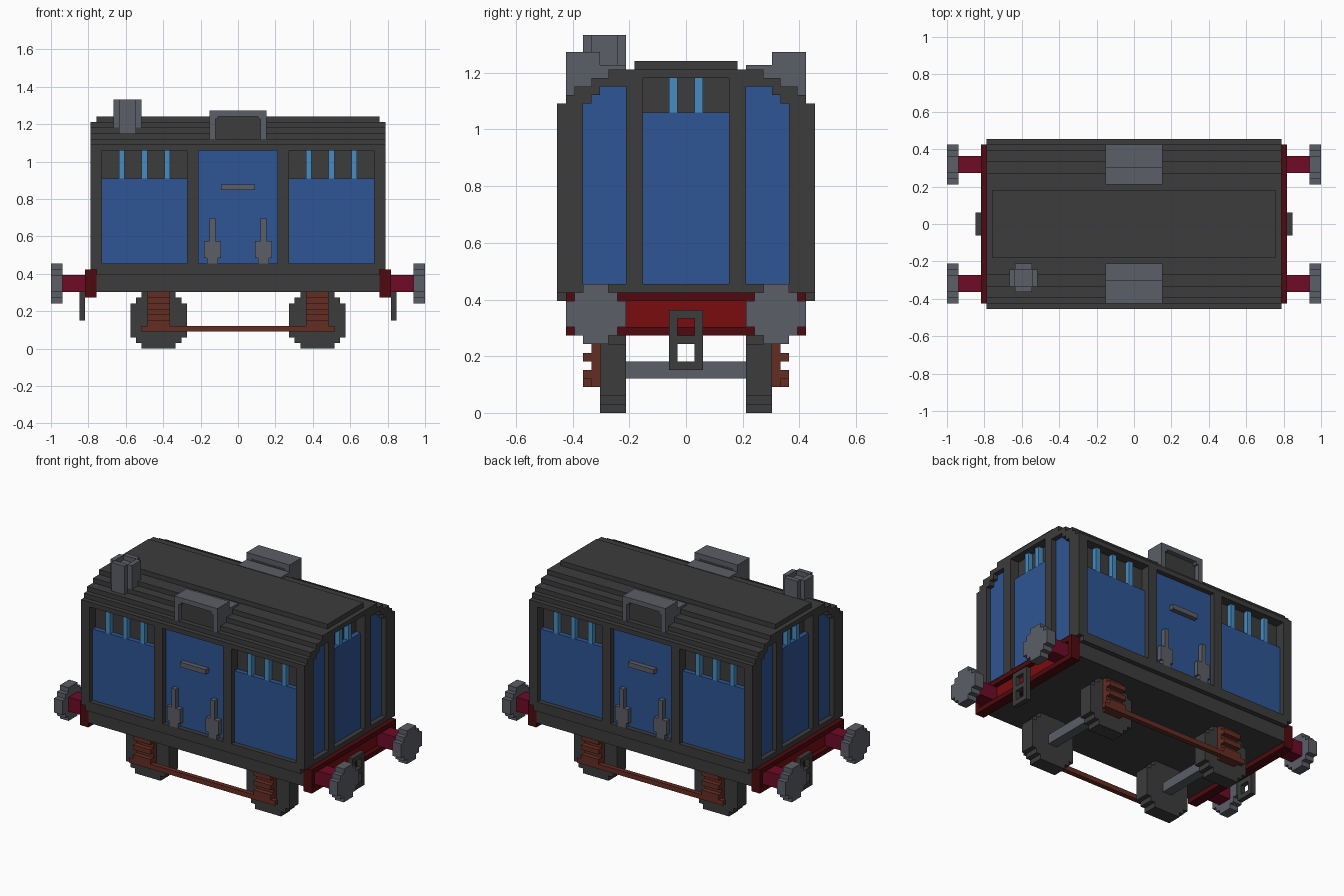
import bpy, bmesh
from mathutils import Matrix

cube = bpy.data.objects.get("Cube")
if cube:
    bpy.data.objects.remove(cube, do_unlink=True)

U = 1 / 33  # one block; every size below is counted in blocks


def material(name, hex_colour):
    lin = []
    for i in (0, 2, 4):
        c = int(hex_colour[i:i + 2], 16) / 255
        lin.append(c / 12.92 if c <= 0.04045 else ((c + 0.055) / 1.055) ** 2.4)
    m = bpy.data.materials.new(name)
    m.use_nodes = True
    m.diffuse_color = (*lin, 1)
    m.node_tree.nodes["Principled BSDF"].inputs["Base Color"].default_value = (*lin, 1)
    return m


DARK = material("charcoal", "3C3C3C")
GREY = material("steel grey", "5B5E66")
BLUE = material("panel blue", "2E5594")
LIGHT = material("light blue", "478CC2")
BROWN = material("rust brown", "642D22")
MAROON = material("maroon", "4E0A0E")
RED = material("beam red", "7A0C0E")
CRIMSON = material("crimson", "6E0B26")


def part(name, mat, boxes, mx=False, my=False):
    """One object from boxes (x0, x1, y0, y1, z0, z1), optionally mirrored in x and y."""
    bm = bmesh.new()
    for sx in ((1, -1) if mx else (1,)):
        for sy in ((1, -1) if my else (1,)):
            for x0, x1, y0, y1, z0, z1 in boxes:
                centre = (sx * (x0 + x1) / 2 * U, sy * (y0 + y1) / 2 * U, (z0 + z1) / 2 * U)
                size = ((x1 - x0) * U, (y1 - y0) * U, (z1 - z0) * U)
                bmesh.ops.create_cube(bm, size=1, matrix=Matrix.Translation(centre) @ Matrix.Diagonal((*size, 1)))
    me = bpy.data.meshes.new(name)
    bm.to_mesh(me)
    bm.free()
    me.materials.append(mat)
    ob = bpy.data.objects.new(name, me)
    bpy.context.collection.objects.link(ob)
    return ob


# Chassis, floor and dark interior core
part("chassis", DARK, [(-25, 25, -14, 14, 10, 13)])
part("floor", DARK, [(-25, 25, -15, 15, 13, 14)])
part("core", DARK, [(-24, 24, -13, 13, 14, 36)])

# Stepped roof, top layer slightly longer
steps = [(15, 35), (14, 36), (13, 37), (11, 38), (9, 39)]
part("roof", DARK, [(-24, 24, -w, w, z, z + 1) for w, z in steps] + [(-25, 25, -6, 6, 40, 41)])

# Side walls: rails, posts, panels, window bars
part("side_frame", DARK, [(-25, 25, 13, 15, 14, 15), (-25, 25, 13, 15, 35, 36),
                          (-9, -7, 13, 15, 15, 35), (7, 9, 13, 15, 15, 35)], my=True)
part("side_panel", BLUE, [(9, 24, 13, 14, 15, 30)], mx=True, my=True)
part("door", BLUE, [(-7, 7, 13, 14, 15, 35)], my=True)
part("side_window_bar", LIGHT, [(x, x + 1, 13, 14, 30, 35) for x in (12, 16, 20)], mx=True, my=True)

# Door fittings
part("door_handle", GREY, [(-3, 3, 14, 15, 28, 29)], my=True)
part("door_latch", GREY, [(3, 6, 14, 15, 16, 19), (3.5, 5.5, 14, 15, 15, 16),
                          (4, 5, 14, 15, 19, 23)], mx=True, my=True)

# End walls: columns (y0, y1, z0, z1) form posts and the stepped arch
columns = [(0, 5, 39, 40), (5, 7, 14, 40), (7, 9, 38, 40), (9, 10, 38, 39), (10, 11, 37, 39),
           (11, 12, 36, 38), (12, 13, 14, 38), (13, 14, 14, 37), (14, 15, 14, 36),
           (0, 5, 14, 15), (7, 12, 14, 15)]
part("end_frame", DARK, [(24, 26, *c) for c in columns], mx=True, my=True)
part("end_panel", BLUE, [(24, 25, -5, 5, 15, 35), (24, 25, 7, 12, 15, 38),
                         (24, 25, -12, -7, 15, 38)], mx=True)
part("end_window_bar", LIGHT, [(24, 25, 1, 2, 35, 39)], mx=True, my=True)

# Roof vents: hood arch, low back and dark filling
part("vent_hood", GREY, [(-5, 5, 10, 14, 41, 42), (-5, -4, 10, 14, 37, 41), (4, 5, 10, 14, 37, 41),
                         (-4, -3.5, 13, 14, 40.5, 41), (3.5, 4, 13, 14, 40.5, 41),
                         (-5, 5, 7, 10, 38.5, 40.5)], my=True)
part("vent_filling", DARK, [(-4, 4, 10, 13, 36.5, 41)], my=True)

# Chimney: hollow ring with cut corners
part("chimney", GREY, [(-21, -18, -12, -11, 37, 44), (-21, -18, -8, -7, 37, 44),
                       (-22, -21, -11, -8, 37, 44), (-18, -17, -11, -8, 37, 44),
                       (-21, -18, -11, -8, 37, 43)])

# Buffer beams: bright plate in a dark channel
part("beam_plate", RED, [(25, 26, -13, 13, 10, 13)], mx=True)
part("beam_channel", MAROON, [(25, 27, -14, 14, 13, 14), (25, 27, -14, 14, 9, 10),
                              (25, 27, 13, 14, 10, 13), (25, 27, -14, -13, 10, 13)], mx=True)

# Buffers: shank and stepped round head
part("buffer_shank", CRIMSON, [(26, 31, 9, 12, 10, 13)], mx=True, my=True)
part("buffer_head", GREY, [(31, 33, 9, 12, 8, 15), (31, 33, 8, 13, 9, 14),
                           (31, 33, 7, 14, 10, 13)], mx=True, my=True)

# Coupling links
part("coupling", DARK, [(27, 28, -2, -1, 5, 12), (27, 28, 1, 2, 5, 12)]
     + [(27, 28, -1, 1, z, z + 1) for z in (5, 8, 11)], mx=True)

# Wheels and axles
part("wheel", DARK, [(14 - w, 14 + w, 7, 10, z, 10 - z) for w, z in ((3, 0), (4, 1), (5, 2))],
     mx=True, my=True)
part("axle", GREY, [(13, 15, -7, 7, 4, 6)], mx=True)

# Spring boxes with ribs, joined by a tie rod
part("spring_box", BROWN, [(12, 16, 10, 11, 3, 10)]
     + [(12, 16, 11, 12, z, z + 1) for z in (4, 6, 8)], mx=True, my=True)
part("tie_rod", BROWN, [(-17, 17, 11, 12, 3, 4)], my=True)
